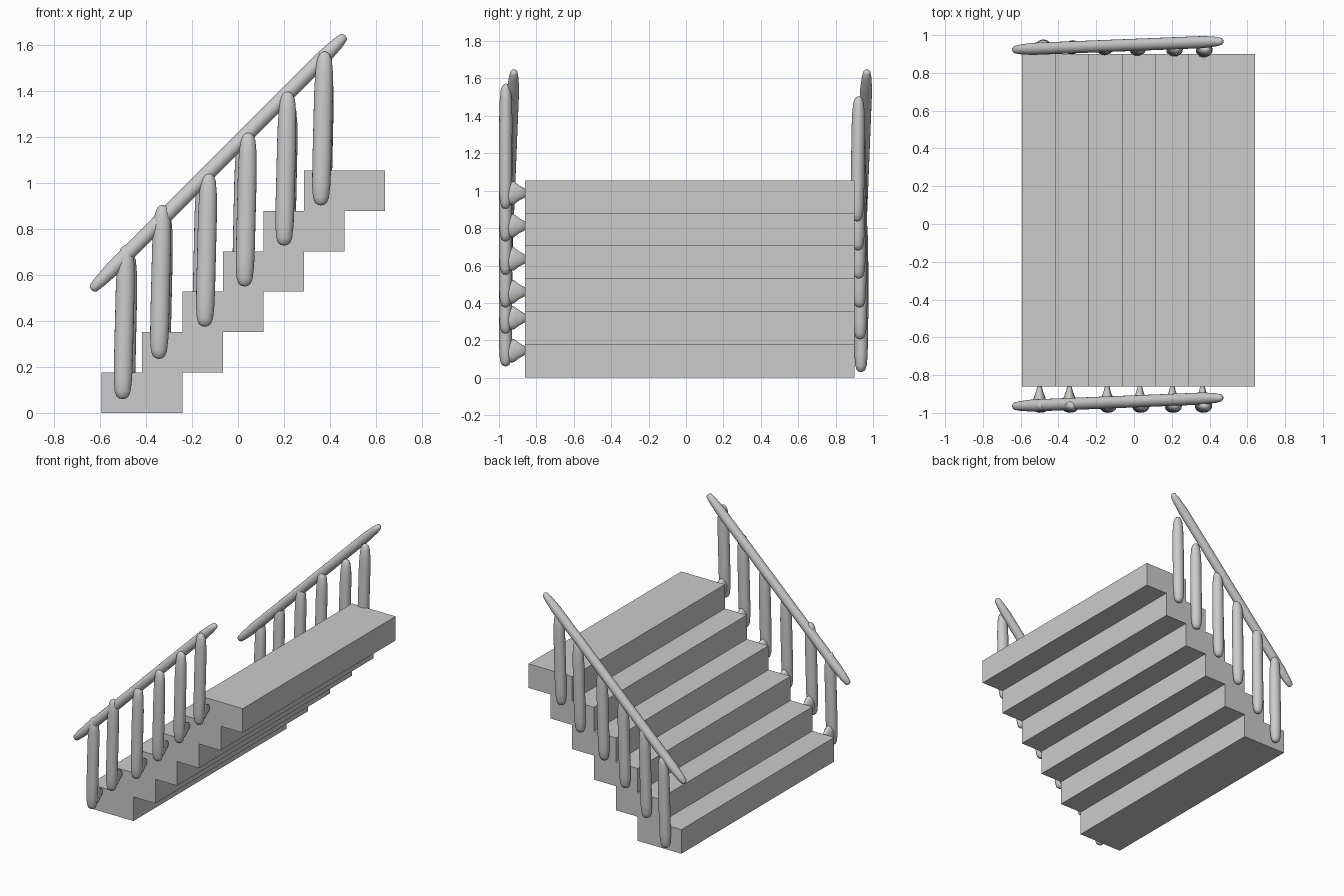
import bpy, bmesh, math
from mathutils import Vector

if "Cube" in bpy.data.objects:
    bpy.data.objects.remove(bpy.data.objects["Cube"])


def finish(name, bm, smooth):
    bmesh.ops.recalc_face_normals(bm, faces=bm.faces)
    me = bpy.data.meshes.new(name)
    bm.to_mesh(me)
    bm.free()
    ob = bpy.data.objects.new(name, me)
    bpy.context.collection.objects.link(ob)
    if smooth:
        for p in me.polygons:
            p.use_smooth = True
    return ob


def rod(name, a, b, rx, ry, profile, sides=20):
    """Lathed rod from a to b; profile = (distance along, radius factor).
    Negative distances are measured back from b. ry is the radius along y."""
    a, b = Vector(a), Vector(b)
    d = b - a
    length = d.length
    d.normalize()
    ref = Vector((1, 0, 0)) if abs(d.y) > 0.7 else Vector((0, 1, 0))
    v = (ref - d * ref.dot(d)).normalized()
    u = v.cross(d)
    bm = bmesh.new()
    rings = []
    for t, f in profile:
        c = a + d * (t if t >= 0 else length + t)
        rings.append([bm.verts.new(c + u * (rx * f * math.cos(k * math.tau / sides))
                                   + v * (ry * f * math.sin(k * math.tau / sides)))
                      for k in range(sides)])
    for r, s in zip(rings, rings[1:]):
        for k in range(sides):
            n = (k + 1) % sides
            bm.faces.new((r[k], r[n], s[n], s[k]))
    for ring, end in ((rings[0], a), (rings[-1], b)):
        tip = bm.verts.new(end)
        for k in range(sides):
            bm.faces.new((ring[k], ring[(k + 1) % sides], tip))
    return finish(name, bm, True)


POST = [(0.003, 0.35), (0.012, 0.65), (0.035, 0.85), (0.09, 0.97), (0.18, 1.0),
        (-0.18, 1.0), (-0.09, 0.93), (-0.035, 0.78), (-0.012, 0.55), (-0.003, 0.3)]
RAIL = [(0.003, 0.4), (0.012, 0.62), (0.05, 0.8), (0.14, 1.0),
        (-0.14, 1.0), (-0.05, 0.8), (-0.012, 0.6), (-0.003, 0.4)]
FOOT = [(0.003, 0.6), (0.025, 1.0), (0.055, 0.95), (0.085, 0.6), (-0.003, 0.3)]

# Steps: one solid stepped block made of overhanging treads
RUN, RISE, DEPTH, X0 = 0.1762, 0.1758, 0.352, -0.593
for i in range(6):
    bm = bmesh.new()
    bmesh.ops.create_cube(bm, size=1)
    for v in bm.verts:
        v.co = (X0 + RUN * i + DEPTH * (v.co.x + 0.5),
                0.02 + 1.76 * v.co.y,
                RISE * (i + v.co.z + 0.5))
    finish(f"step_{i + 1}", bm, False)

# Front balusters, each with a tapering foot that reaches the step side
front_x = [-0.503, -0.345, -0.145, 0.028, 0.2, 0.36]
front_z = [0.06, 0.235, 0.375, 0.55, 0.728, 0.903]
for i, (x, z) in enumerate(zip(front_x, front_z)):
    rod(f"front_baluster_{i + 1}", (x, -0.965, z), (x + 0.017, -0.963, z + 0.67),
        0.041, 0.035, POST)
    rod(f"front_baluster_foot_{i + 1}", (x + 0.003, -0.975, z + 0.085),
        (x + 0.003, -0.85, z + 0.085), 0.065, 0.033, FOOT)

# Back balusters, drifting slightly inward as they climb
back_x = [-0.49, -0.335, -0.16, 0.013, 0.208, 0.365]
back_z = [0.03, 0.205, 0.375, 0.53, 0.68, 0.835]
for i, (x, z) in enumerate(zip(back_x, back_z)):
    y = 0.935 - 0.004 * i
    rod(f"back_baluster_{i + 1}", (x, y, z), (x + 0.015, y + 0.008, z + 0.67),
        0.04, 0.036, POST)

# Handrails
rod("front_handrail", (-0.638, -0.965, 0.535), (0.467, -0.92, 1.642), 0.033, 0.032, RAIL)
rod("back_handrail", (-0.638, 0.923, 0.535), (0.467, 0.967, 1.642), 0.033, 0.032, RAIL)
